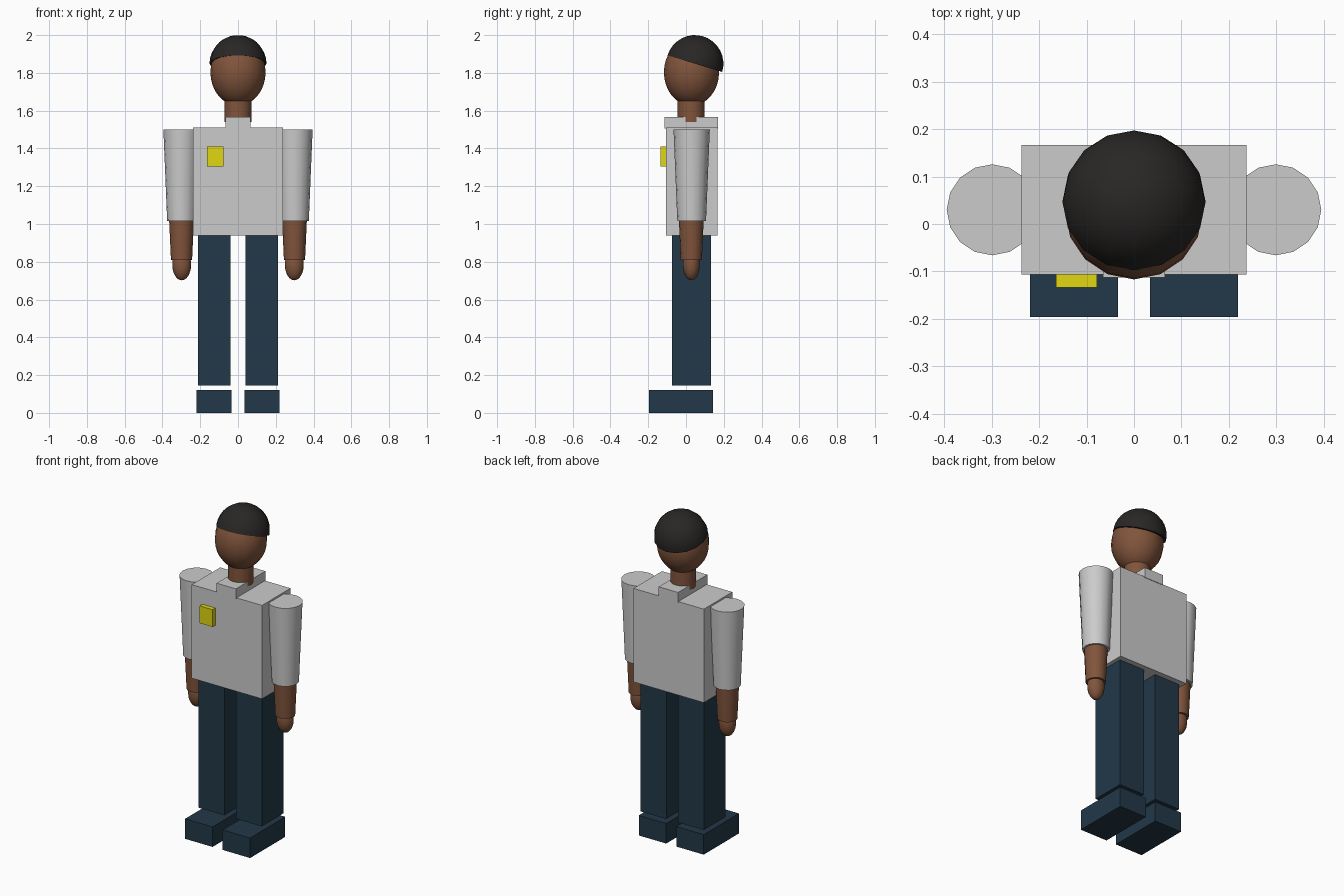
import bpy, bmesh, math
from mathutils import Matrix

if "Cube" in bpy.data.objects:
    bpy.data.objects.remove(bpy.data.objects["Cube"])


def material(name, rgb):
    m = bpy.data.materials.new(name)
    m.diffuse_color = (*rgb, 1)
    m.use_nodes = True
    m.node_tree.nodes["Principled BSDF"].inputs["Base Color"].default_value = m.diffuse_color
    return m


SKIN = material("skin", (0.22, 0.09, 0.045))
HAIR = material("hair", (0.022, 0.02, 0.019))
NAVY = material("navy", (0.016, 0.04, 0.065))
YELLOW = material("yellow", (0.75, 0.68, 0.005))


def finish(bm, name, mat=None, smooth=False):
    bmesh.ops.recalc_face_normals(bm, faces=bm.faces)
    me = bpy.data.meshes.new(name)
    bm.to_mesh(me)
    bm.free()
    ob = bpy.data.objects.new(name, me)
    bpy.context.collection.objects.link(ob)
    if mat:
        me.materials.append(mat)
    if smooth:
        bpy.context.view_layer.objects.active = ob
        ob.select_set(True)
        bpy.ops.object.shade_smooth_by_angle(angle=math.radians(40))
        ob.select_set(False)
    return ob


def box(name, x, y, z, mat=None):
    bm = bmesh.new()
    size = Matrix.Diagonal((x[1] - x[0], y[1] - y[0], z[1] - z[0], 1))
    mid = Matrix.Translation([sum(r) / 2 for r in (x, y, z)])
    bmesh.ops.create_cube(bm, size=1, matrix=mid @ size)
    return finish(bm, name, mat)


def cone(name, x, y, z, r, mat=None):
    bm = bmesh.new()
    bmesh.ops.create_cone(bm, cap_ends=True, segments=16, radius1=r[0], radius2=r[1],
                          depth=z[1] - z[0],
                          matrix=Matrix.Translation((x, y, sum(z) / 2)))
    return finish(bm, name, mat, True)


def ball(name, centre, radii, mat, tilt=0, half=False):
    bm = bmesh.new()
    bmesh.ops.create_uvsphere(bm, u_segments=16, v_segments=16, radius=1)
    if half:
        bmesh.ops.delete(bm, geom=[v for v in bm.verts if v.co.z < -0.01], context='VERTS')
        bmesh.ops.holes_fill(bm, edges=[e for e in bm.edges if e.is_boundary], sides=0)
    bm.transform(Matrix.Translation(centre) @ Matrix.Rotation(tilt, 4, 'X')
                 @ Matrix.Diagonal((*radii, 1)))
    return finish(bm, name, mat, True)


# Shirt body, collar strip and chest badge
box("shirt_body", (-0.237, 0.237), (-0.107, 0.167), (0.94, 1.51))
box("collar", (-0.065, 0.065), (-0.113, 0.17), (1.505, 1.567))
box("chest_badge", (-0.165, -0.078), (-0.134, -0.105), (1.305, 1.41), YELLOW)

# Neck, head and tilted cap of hair
cone("neck", 0, 0.027, (1.54, 1.66), (0.072, 0.072), SKIN)
ball("head", (0, 0.029, 1.803), (0.146, 0.146, 0.176), SKIN)
ball("hair", (0, 0.047, 1.849), (0.151, 0.151, 0.151), HAIR, math.radians(-17), True)

# Arms and legs on both sides
for side, s in (("left", 1), ("right", -1)):
    cone(side + "_sleeve", s * 0.299, 0.03, (1.015, 1.5), (0.076, 0.096))
    cone(side + "_forearm", s * 0.299, 0.028, (0.81, 1.03), (0.056, 0.066), SKIN)
    ball(side + "_hand", (s * 0.298, 0.028, 0.785), (0.05, 0.045, 0.083), SKIN)
    box(side + "_trouser_leg", sorted((s * 0.04, s * 0.213)), (-0.075, 0.133), (0.145, 0.95), NAVY)
    box(side + "_shoe", sorted((s * 0.034, s * 0.219)), (-0.196, 0.142), (0, 0.122), NAVY)
